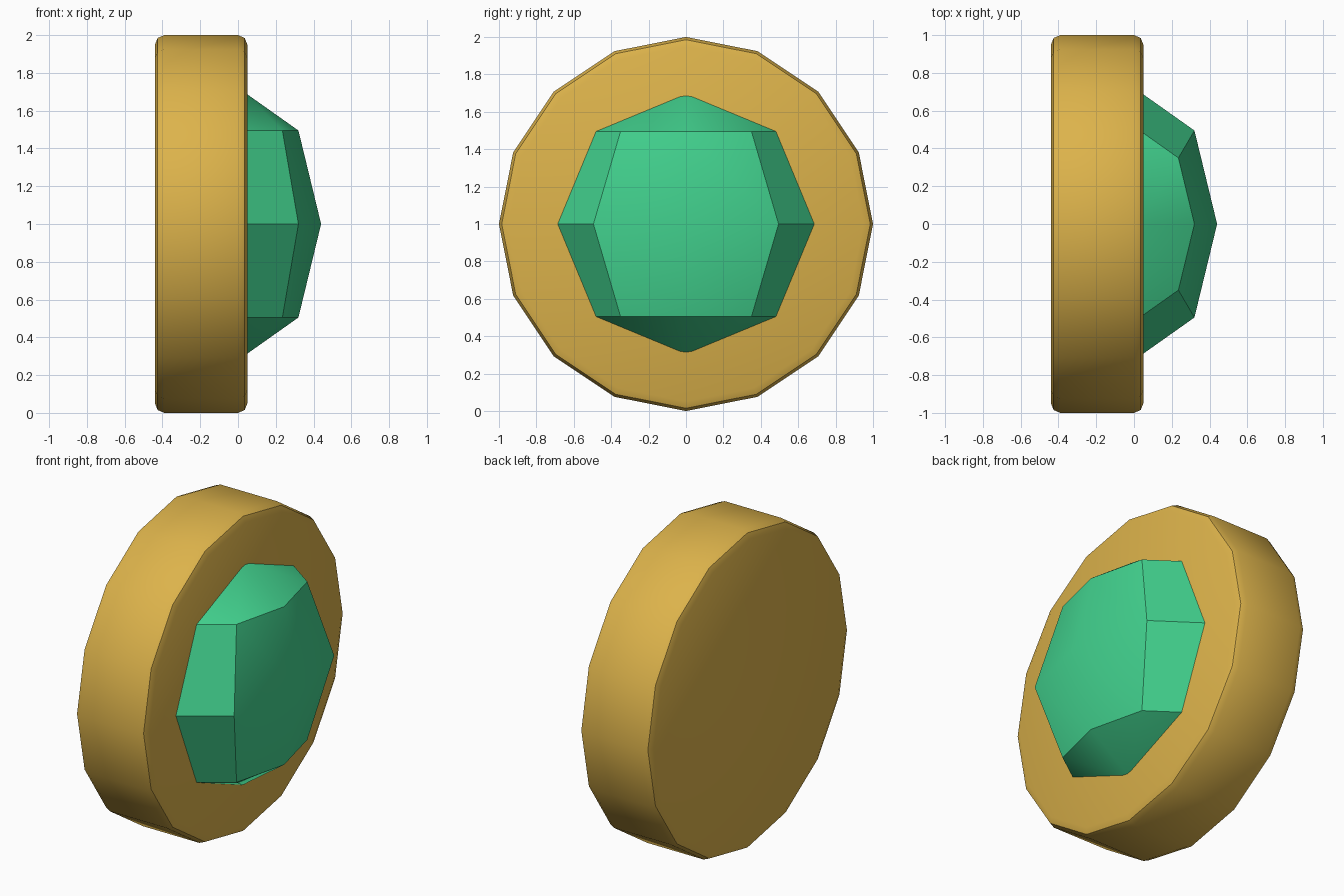
import bpy, bmesh, math
from mathutils import Matrix

cube = bpy.data.objects.get("Cube")
if cube:
    bpy.data.objects.remove(cube)


def material(name, colour):
    mat = bpy.data.materials.new(name)
    mat.use_nodes = True
    mat.diffuse_color = (*colour, 1)
    mat.node_tree.nodes["Principled BSDF"].inputs["Base Color"].default_value = (*colour, 1)
    return mat


def add_part(name, bm, mat):
    mesh = bpy.data.meshes.new(name)
    bmesh.ops.recalc_face_normals(bm, faces=bm.faces)
    bm.to_mesh(mesh)
    bm.free()
    obj = bpy.data.objects.new(name, mesh)
    bpy.context.collection.objects.link(obj)
    mesh.materials.append(mat)
    bpy.ops.object.select_all(action="DESELECT")
    obj.select_set(True)
    bpy.context.view_layer.objects.active = obj
    bpy.ops.object.shade_smooth_by_angle(angle=math.radians(30))
    return obj


gold = material("gold", (0.72, 0.45, 0.07))
green = material("gem green", (0.054, 0.64, 0.27))

# Gold disc: sixteen-sided drum lying along x, with rounded rims
bm = bmesh.new()
turn = Matrix.Translation((-0.195, 0, 1)) @ Matrix.Rotation(math.pi / 2, 4, "Y")
bmesh.ops.create_cone(bm, cap_ends=True, segments=16, radius1=1, radius2=1,
                      depth=0.49, matrix=turn)
rims = [e for e in bm.edges if abs(e.verts[0].co.x - e.verts[1].co.x) < 0.01]
bmesh.ops.bevel(bm, geom=rims, offset=0.05, segments=2, profile=0.5, affect="EDGES")
add_part("disc", bm, gold)

# Faceted gem: flattened low-poly ball set into the disc
bm = bmesh.new()
place = Matrix.Translation((0.03, 0, 1)) @ Matrix.Diagonal((0.41, 0.7, 0.7, 1))
bmesh.ops.create_uvsphere(bm, u_segments=8, v_segments=4, radius=1, matrix=place)
add_part("gem", bm, green)
